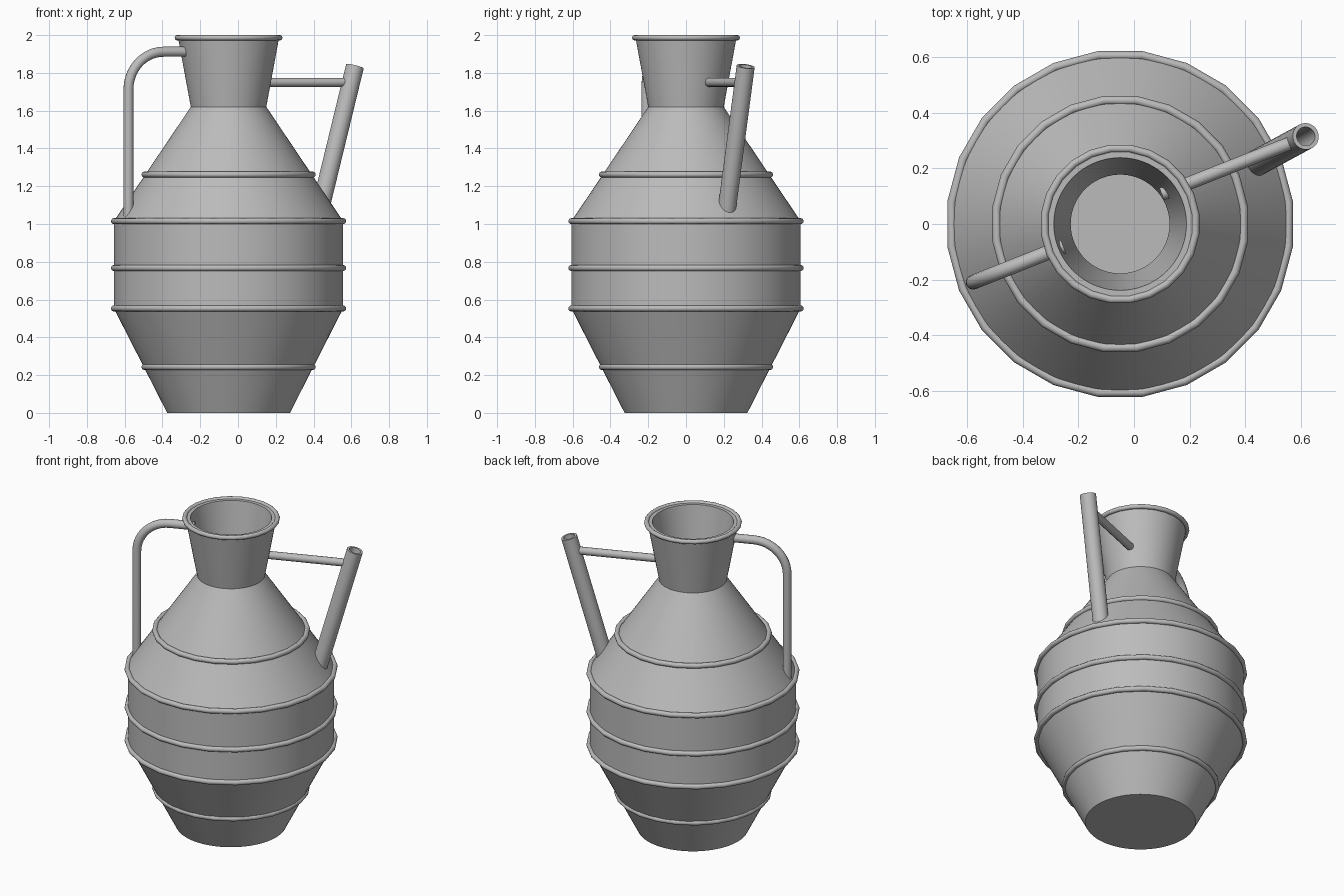
import bpy, bmesh, math
from mathutils import Vector

cube = bpy.data.objects.get("Cube")
if cube:
    bpy.data.objects.remove(cube)

AXIS = Vector((-0.05, 0, 0))  # centre line of the pot

clay = bpy.data.materials.new("grey_clay")
clay.use_nodes = True
clay.diffuse_color = (0.5, 0.5, 0.5, 1)
clay.node_tree.nodes["Principled BSDF"].inputs["Base Color"].default_value = (0.5, 0.5, 0.5, 1)


def finish(obj, name, angle):
    """Name, colour and smooth a part."""
    obj.name = name
    obj.data.materials.clear()
    obj.data.materials.append(clay)
    bpy.ops.object.select_all(action='DESELECT')
    obj.select_set(True)
    bpy.context.view_layer.objects.active = obj
    bpy.ops.object.shade_smooth_by_angle(angle=math.radians(angle))
    return obj


def lathe(name, profile, steps, closed=False, angle=20):
    """Spin an (r, z) profile around z."""
    bm = bmesh.new()
    verts = [bm.verts.new((r, 0, z)) for r, z in profile]
    pairs = list(zip(verts, verts[1:])) + ([(verts[-1], verts[0])] if closed else [])
    edges = [bm.edges.new(p) for p in pairs]
    bmesh.ops.spin(bm, geom=verts + edges, cent=(0, 0, 0), axis=(0, 0, 1),
                   angle=math.tau, steps=steps, use_merge=True)
    bmesh.ops.remove_doubles(bm, verts=bm.verts, dist=0.0001)
    bmesh.ops.recalc_face_normals(bm, faces=bm.faces)
    mesh = bpy.data.meshes.new(name)
    bm.to_mesh(mesh)
    bm.free()
    obj = bpy.data.objects.new(name, mesh)
    bpy.context.collection.objects.link(obj)
    return finish(obj, name, angle)


def rod(name, points, radius):
    """Round bar swept along a path, with capped ends."""
    curve = bpy.data.curves.new(name, 'CURVE')
    curve.dimensions = '3D'
    curve.bevel_depth = radius
    curve.bevel_resolution = 4
    curve.use_fill_caps = True
    spline = curve.splines.new('POLY')
    spline.points.add(len(points) - 1)
    for p, co in zip(spline.points, points):
        p.co = (*co, 1)
    obj = bpy.data.objects.new(name, curve)
    bpy.context.collection.objects.link(obj)
    bpy.ops.object.select_all(action='DESELECT')
    obj.select_set(True)
    bpy.context.view_layer.objects.active = obj
    bpy.ops.object.convert(target='MESH')
    return finish(bpy.context.object, name, 40)


# Hollow pot: outside from the base up, then inside back down
body = lathe("pot_body", [
    (0, 0), (0.325, 0), (0.607, 0.553), (0.607, 1.015), (0.2, 1.62), (0.268, 1.99),
    (0.239, 1.99), (0.178, 1.62), (0.582, 1.01), (0.582, 0.56), (0.31, 0.025), (0, 0.025)], 72)
body.location = AXIS

# Raised bands around the pot and its lip
bands = {"lower_band": (0.449, 0.243), "belly_bottom_band": (0.612, 0.553),
         "belly_middle_band": (0.612, 0.767), "belly_top_band": (0.612, 1.015),
         "shoulder_band": (0.449, 1.262), "lip_band": (0.274, 1.986)}
for name, (r, z) in bands.items():
    bpy.ops.mesh.primitive_torus_add(
        major_segments=24, minor_segments=12, major_radius=r,
        minor_radius=0.014 if name == "lip_band" else 0.016,
        location=(AXIS.x, 0, z), rotation=(0, 0, math.radians(7.5)))
    finish(bpy.context.object, name, 40)

# Handle: out from the neck, round a bend, down to the shoulder
out = Vector((-0.53, -0.21, 0))
reach, bend, top = out.length, 0.2, 1.912
out.normalize()
path = [(0.22, top)]
for i in range(13):
    a = math.radians(90 - 7.5 * i)
    path.append((reach - bend + bend * math.cos(a), top - bend + bend * math.sin(a)))
path.append((reach, 1.03))
rod("handle", [AXIS + out * d + Vector((0, 0, z)) for d, z in path], 0.0265)

# Spout: open tilted tube rooted in the shoulder
foot, tip = Vector((0.416, 0.206, 1.0)), Vector((0.619, 0.316, 1.835))
lean = tip - foot
spout = lathe("spout", [(0.048, 0), (0.048, lean.length), (0.034, lean.length), (0.034, 0)],
              32, closed=True)
spout.location = foot
spout.rotation_euler = lean.to_track_quat('Z', 'Y').to_euler()

# Brace between neck and spout
rod("spout_brace", [(0.1, 0.108, 1.75), (0.585, 0.3, 1.75)], 0.024)
